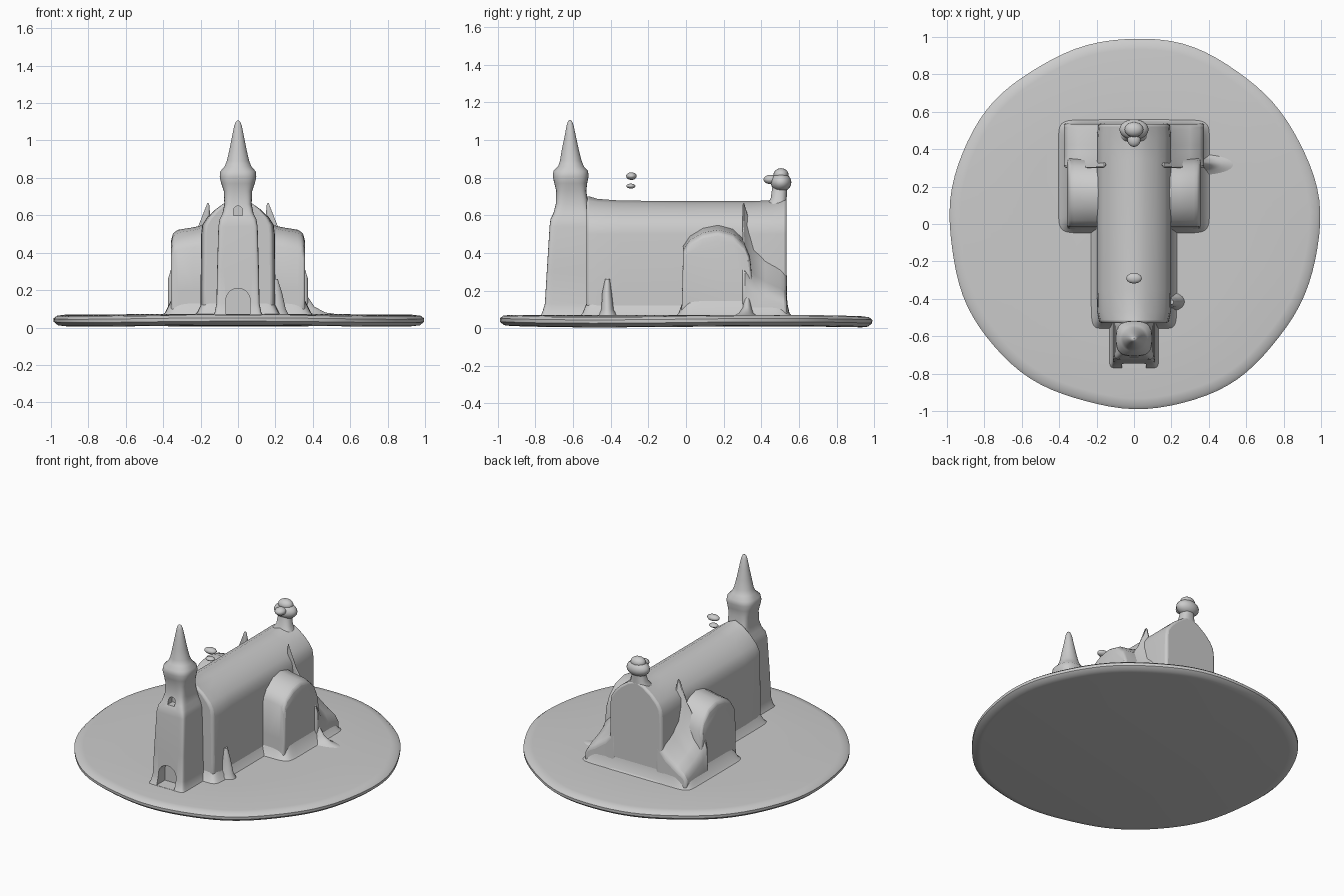
import bpy, bmesh, math

def loft(name, rings, bevel=0.0, mirror=False):
    """Skin a list of equal-length closed rings and cap both ends."""
    bm = bmesh.new()
    vs = [[bm.verts.new(p) for p in r] for r in rings]
    n = len(vs[0])
    for a, b in zip(vs, vs[1:]):
        for i in range(n):
            j = (i + 1) % n
            bm.faces.new((a[i], a[j], b[j], b[i]))
    bm.faces.new(vs[0])
    bm.faces.new(vs[-1])
    bmesh.ops.recalc_face_normals(bm, faces=bm.faces)
    me = bpy.data.meshes.new(name)
    bm.to_mesh(me)
    bm.free()
    ob = bpy.data.objects.new(name, me)
    bpy.context.collection.objects.link(ob)
    if bevel:
        m = ob.modifiers.new("bevel", 'BEVEL')
        m.width, m.segments = bevel, 3
        m.limit_method, m.angle_limit = 'ANGLE', math.radians(40)
    if mirror:
        m = ob.modifiers.new("mirror", 'MIRROR')
        m.use_mirror_merge = False
    return ob

def block_ring(z, hx, y0, y1, e, cx=0, n=48):
    """Superellipse ring: e=2 is round, larger is squarer."""
    cy, hy, out = (y0 + y1) / 2, (y1 - y0) / 2, []
    for i in range(n):
        t = 2 * math.pi * (i + 0.5) / n
        c, s = math.cos(t), math.sin(t)
        out.append((cx + hx * math.copysign(abs(c) ** (2 / e), c),
                    cy + hy * math.copysign(abs(s) ** (2 / e), s), z))
    return out

def stack(name, sections, cx=0):
    return loft(name, [block_ring(*s, cx=cx) for s in sections])

def blob(name, loc, scale):
    bpy.ops.mesh.primitive_uv_sphere_add(segments=20, ring_count=12, location=loc)
    ob = bpy.context.object
    ob.name, ob.scale = name, scale
    return ob

# ground disc with a soft, slightly uneven rim
def disc_ring(r, z, n=96):
    out = []
    for i in range(n):
        t = 2 * math.pi * i / n
        q = r * (0.992 + 0.006 * math.sin(5 * t + 1) + 0.003 * math.sin(11 * t))
        w = 0.004 * math.sin(3 * t) * r if r > 0.9 else 0
        out.append((q * math.cos(t), q * math.sin(t), z + w))
    return out
loft("ground_disc", [disc_ring(r, z) for r, z in
     [(0.94, 0.008), (0.975, 0.012), (0.997, 0.03), (0.998, 0.048),
      (0.98, 0.062), (0.94, 0.067), (0.6, 0.071)]])

# nave: cross-section swept along y, ridge sagging in the middle
half = [(0.20, 0.05), (0.20, 0.2), (0.197, 0.5), (0.19, 0.55), (0.165, 0.59),
        (0.12, 0.63), (0.06, 0.662)]
section = half + [(0, 0.675)] + [(-x, z) for x, z in reversed(half)]
rings = []
for y, lift, wide in [(-0.53, 0.03, 0.93), (-0.47, 0.012, 0.99), (-0.35, 0.003, 1), (0, 0, 1),
                      (0.35, 0, 1), (0.46, 0.005, 1), (0.535, 0.025, 0.97)]:
    rings.append([(x * wide, y, z + lift * max(0, 1 - abs(x) / 0.15)) for x, z in section])
loft("nave", rings, bevel=0.015)

# arched side chapels
arch = [(-0.025, 0.05), (-0.02, 0.2), (-0.015, 0.42), (0.02, 0.47), (0.09, 0.51),
        (0.17, 0.525), (0.25, 0.505), (0.31, 0.45), (0.34, 0.38), (0.35, 0.28), (0.36, 0.05)]
loft("side_chapel", [[(x, y, z if z < 0.1 else z * k) for y, z in arch]
     for x, k in [(0.15, 1.06), (0.24, 1.02), (0.32, 0.995), (0.348, 0.96), (0.358, 0.88)]],
     bevel=0.012, mirror=True)

# low sloping corner buttresses at the back
corner = [(0.3, 0.05), (0.3, 0.36), (0.36, 0.25), (0.42, 0.215), (0.5, 0.185), (0.535, 0.16), (0.54, 0.05)]
loft("back_corner", [[(x, y, z if z < 0.1 else z * k) for y, z in corner]
     for x, k in [(0.15, 2.0), (0.22, 1.5), (0.3, 1.15), (0.35, 0.98), (0.375, 0.75)]],
     bevel=0.015, mirror=True)

# flared feet where the walls meet the ground
stack("nave_foot", [(0.06, 0.24, -0.57, 0.57, 16), (0.08, 0.22, -0.55, 0.55, 16), (0.13, 0.195, -0.53, 0.53, 16)])
stack("chapel_foot", [(0.06, 0.42, -0.06, 0.565, 12), (0.08, 0.39, -0.04, 0.55, 12), (0.15, 0.355, -0.015, 0.535, 12)])
stack("ground_spur", [(0.065, 0.22, 0.25, 0.38, 2), (0.08, 0.12, 0.28, 0.36, 2),
                      (0.11, 0.06, 0.3, 0.35, 2), (0.17, 0.02, 0.31, 0.34, 2)], cx=0.35)
stack("side_fin", [(0.06, 0.075, -0.47, -0.36, 2), (0.1, 0.055, -0.45, -0.385, 2),
                   (0.19, 0.035, -0.445, -0.395, 2), (0.26, 0.012, -0.43, -0.405, 2)], cx=0.2)

# bell tower rising from a square shaft into a round spire
tower = stack("bell_tower", [
    (0.05, 0.145, -0.785, -0.48, 10), (0.08, 0.125, -0.765, -0.5, 12), (0.13, 0.115, -0.75, -0.5, 14),
    (0.3, 0.112, -0.74, -0.5, 14), (0.54, 0.105, -0.725, -0.5, 12), (0.58, 0.098, -0.72, -0.51, 9),
    (0.61, 0.083, -0.705, -0.51, 7), (0.66, 0.073, -0.692, -0.52, 5), (0.73, 0.076, -0.69, -0.53, 4),
    (0.77, 0.09, -0.7, -0.525, 3), (0.805, 0.098, -0.708, -0.518, 2.8), (0.835, 0.095, -0.705, -0.52, 2.5),
    (0.86, 0.072, -0.68, -0.543, 2.2), (0.89, 0.06, -0.67, -0.555, 2), (0.95, 0.046, -0.66, -0.57, 2),
    (1.02, 0.032, -0.645, -0.585, 2), (1.08, 0.02, -0.634, -0.598, 2), (1.1, 0.012, -0.627, -0.606, 2),
    (1.107, 0.003, -0.618, -0.613, 2)])

# arched openings cut into the tower
def opening(name, w, z0, spring, y0, y1):
    pts = [(-w, z0), (w, z0)] + [(w * math.cos(t), spring + w * math.sin(t))
           for t in [math.pi * i / 12 for i in range(13)]]
    cut = loft(name, [[(x, y, z) for x, z in pts] for y in (y0, y1)])
    cut.hide_render = True
    cut.hide_viewport = True
    m = tower.modifiers.new(name, 'BOOLEAN')
    m.operation, m.object, m.solver = 'DIFFERENCE', cut, 'EXACT'
opening("door_cutter", 0.065, 0.072, 0.145, -0.85, -0.68)
opening("belfry_cutter", 0.025, 0.6, 0.625, -0.8, -0.66)

# finial on the back gable
stack("finial_neck", [(0.64, 0.085, 0.42, 0.535, 3), (0.69, 0.05, 0.45, 0.535, 2.5), (0.76, 0.04, 0.46, 0.54, 2)])
for loc, scale in [((0, 0.505, 0.775), (0.078, 0.055, 0.05)), ((0, 0.505, 0.815), (0.05, 0.04, 0.035)),
                   ((0, 0.45, 0.79), (0.035, 0.038, 0.025))]:
    blob("finial_knob", loc, scale)

# two small pieces floating over the ridge
blob("ridge_ornament_upper", (0, -0.29, 0.808), (0.042, 0.028, 0.02))
blob("ridge_ornament_lower", (0, -0.293, 0.755), (0.03, 0.024, 0.013))

bpy.ops.object.select_all(action='SELECT')
bpy.ops.object.shade_smooth_by_angle(angle=math.radians(40))
